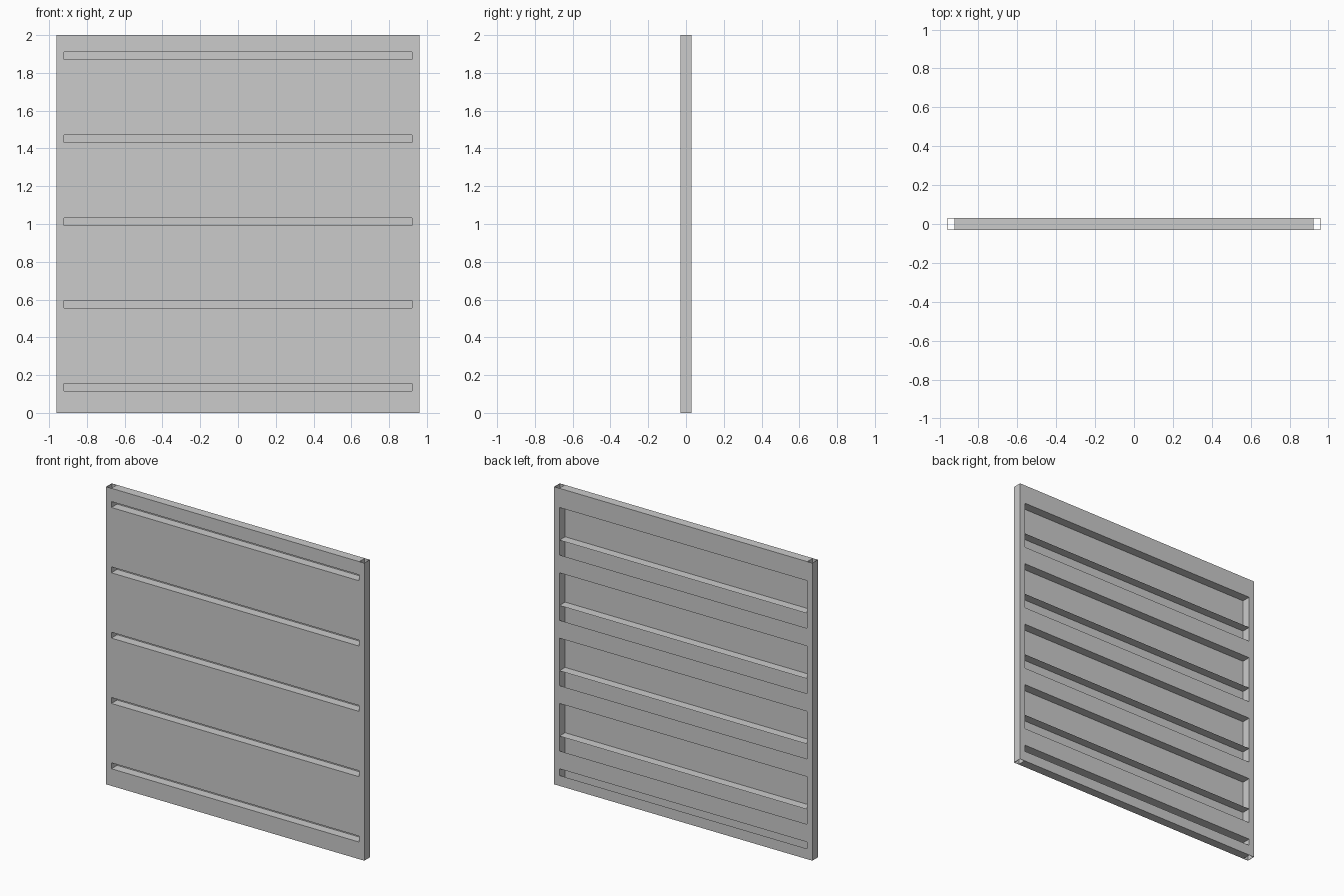
import bpy

if "Cube" in bpy.data.objects:
    bpy.data.objects.remove(bpy.data.objects["Cube"])

W = 0.92      # half width between the stiles
D = 0.03      # half depth
PITCH = 0.439
Z0 = 0.115    # height of the lowest ledge
SLOT = 0.04
LIP = 0.12


def make(name, verts, faces):
    mesh = bpy.data.meshes.new(name)
    mesh.from_pydata(verts, [], faces)
    mesh.update()
    ob = bpy.data.objects.new(name, mesh)
    bpy.context.collection.objects.link(ob)
    return ob


def sheet(name, profile):
    """Folded sheet: (y, z) profile swept across the panel width."""
    verts = [(x, y, z) for y, z in profile for x in (-W, W)]
    faces = [(2 * i, 2 * i + 1, 2 * i + 3, 2 * i + 2)
             for i in range(len(profile) - 1)]
    return make(name, verts, faces)


# Bottom sheet: back lip, floor, front strip, ledge and raised lip
sheet("bottom_rail", [(D, 0.07), (D, 0), (-D, 0), (-D, Z0),
                      (D, Z0), (D, Z0 + LIP)])

# Front boards, each folded back into a ledge with a lip behind the slot
for i in range(4):
    low = Z0 + i * PITCH + SLOT
    top = Z0 + (i + 1) * PITCH
    profile = [(-D, low), (-D, top), (D, top)]
    if i < 3:
        profile.append((D, top + LIP))
    sheet(f"board_{i + 1}", profile)
    # Stiffening fin halfway up the back of the board
    mid = (low + top - SLOT) / 2
    sheet(f"fin_{i + 1}", [(-D, mid), (D, mid)])

# Top sheet: front strip, cap and back lip
sheet("top_rail", [(-D, Z0 + 4 * PITCH + SLOT), (-D, 2), (D, 2),
                   (D, Z0 + 4 * PITCH)])

# Hollow side stiles, open at the ends
for name, s in (("left_stile", -1), ("right_stile", 1)):
    a, b = sorted((s * W, s * 0.96))
    ring = [(a, -D), (b, -D), (b, D), (a, D)]
    verts = [(x, y, z) for z in (0, 2) for x, y in ring]
    faces = [(k, (k + 1) % 4, (k + 1) % 4 + 4, k + 4) for k in range(4)]
    ob = make(name, verts, faces)
    mod = ob.modifiers.new("wall", 'SOLIDIFY')
    mod.thickness = 0.003
    mod.offset = -1
